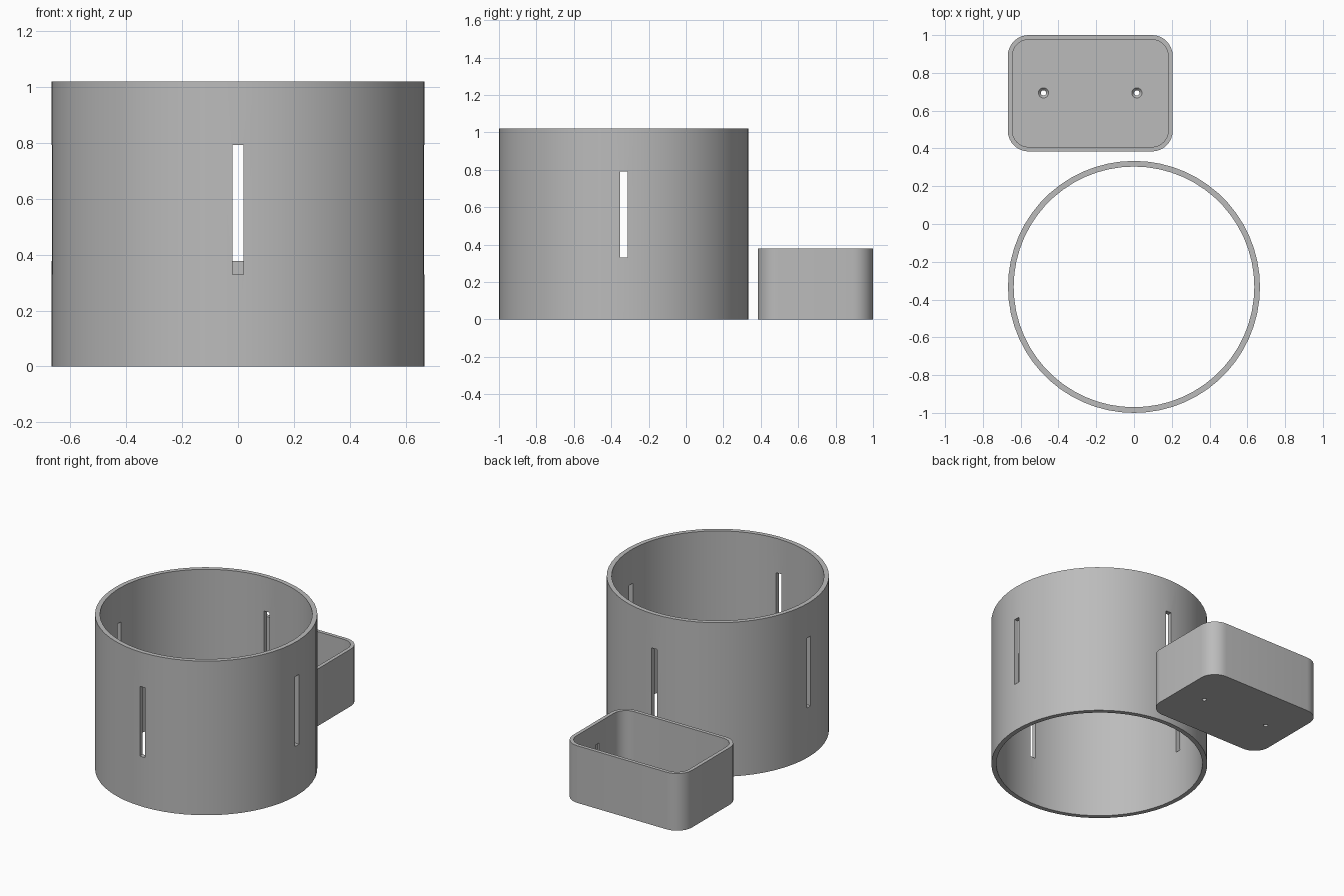
import bpy, bmesh, math

if "Cube" in bpy.data.objects:
    bpy.data.objects.remove(bpy.data.objects["Cube"])

grey = bpy.data.materials.new("plain grey")
grey.diffuse_color = (0.5, 0.5, 0.5, 1)
grey.use_nodes = True
grey.node_tree.nodes["Principled BSDF"].inputs["Base Color"].default_value = grey.diffuse_color


def link(name, bm):
    bmesh.ops.recalc_face_normals(bm, faces=bm.faces)
    me = bpy.data.meshes.new(name)
    bm.to_mesh(me)
    bm.free()
    ob = bpy.data.objects.new(name, me)
    ob.data.materials.append(grey)
    bpy.context.collection.objects.link(ob)
    return ob


def loft(name, loops):
    """Closed solid skinned through matching loops of points."""
    bm = bmesh.new()
    rings = [[bm.verts.new(p) for p in loop] for loop in loops]
    n = len(rings[0])
    for a, b in zip(rings, rings[1:]):
        for i in range(n):
            j = (i + 1) % n
            bm.faces.new((a[i], a[j], b[j], b[i]))
    bm.faces.new(rings[0][::-1])
    bm.faces.new(rings[-1])
    return link(name, bm)


def circle(cx, cy, r, z, n):
    return [(cx + r * math.cos(2 * math.pi * i / n),
             cy + r * math.sin(2 * math.pi * i / n), z) for i in range(n)]


def rounded(x0, x1, y0, y1, r, z, steps=8):
    pts = []
    corners = ((x1 - r, y1 - r), (x0 + r, y1 - r), (x0 + r, y0 + r), (x1 - r, y0 + r))
    for q, (cx, cy) in enumerate(corners):
        for s in range(steps + 1):
            a = math.pi / 2 * (q + s / steps)
            pts.append((cx + r * math.cos(a), cy + r * math.sin(a), z))
    return pts


def block(x0, x1, y0, y1, z0, z1):
    return loft("cutter", [[(x0, y0, z), (x1, y0, z), (x1, y1, z), (x0, y1, z)]
                           for z in (z0, z1)])


def cut(ob, cutters):
    bpy.context.view_layer.objects.active = ob
    for c in cutters:
        mod = ob.modifiers.new("cut", 'BOOLEAN')
        mod.operation, mod.solver, mod.object = 'DIFFERENCE', 'EXACT', c
        bpy.ops.object.modifier_apply(modifier=mod.name)
        bpy.data.objects.remove(c)
    bpy.ops.object.select_all(action='DESELECT')
    ob.select_set(True)
    bpy.ops.object.shade_smooth_by_angle(angle=math.radians(30))


# Open cylinder with four upright slots
CY, R, RI, H, N = -0.333, 0.667, 0.637, 1.02, 60
ring = loft("slotted_ring", [circle(0, CY, R, z, N) for z in (0, H)])
W = 0.02
cut(ring, [
    loft("cutter", [circle(0, CY, RI, z, N) for z in (-0.1, H + 0.1)]),
    block(-W, W, CY - 0.8, CY + 0.8, 0.33, 0.792),
    block(-0.8, 0.8, CY - W, CY + W, 0.33, 0.792),
])

# Rounded tray: hollow, two countersunk holes and a shallow wall recess
X0, X1, Y0, Y1, T, FLOOR = -0.668, 0.205, 0.384, 1.0, 0.024, 0.03
tray = loft("rounded_tray", [rounded(X0, X1, Y0, Y1, 0.11, z) for z in (0, 0.378)])
cutters = [loft("cutter", [rounded(X0 + T, X1 - T, Y0 + T, Y1 - T, 0.086, z)
                           for z in (FLOOR, 0.5)])]
for hx in (-0.479, 0.015):
    cutters.append(loft("cutter", [circle(hx, 0.694, r, z, 24) for r, z in
                                   ((0.014, -0.05), (0.014, 0.015), (0.027, FLOOR), (0.027, 0.06))]))
cutters.append(block(0.15, 0.192, 0.65, 0.69, 0.14, 0.24))
cut(tray, cutters)
